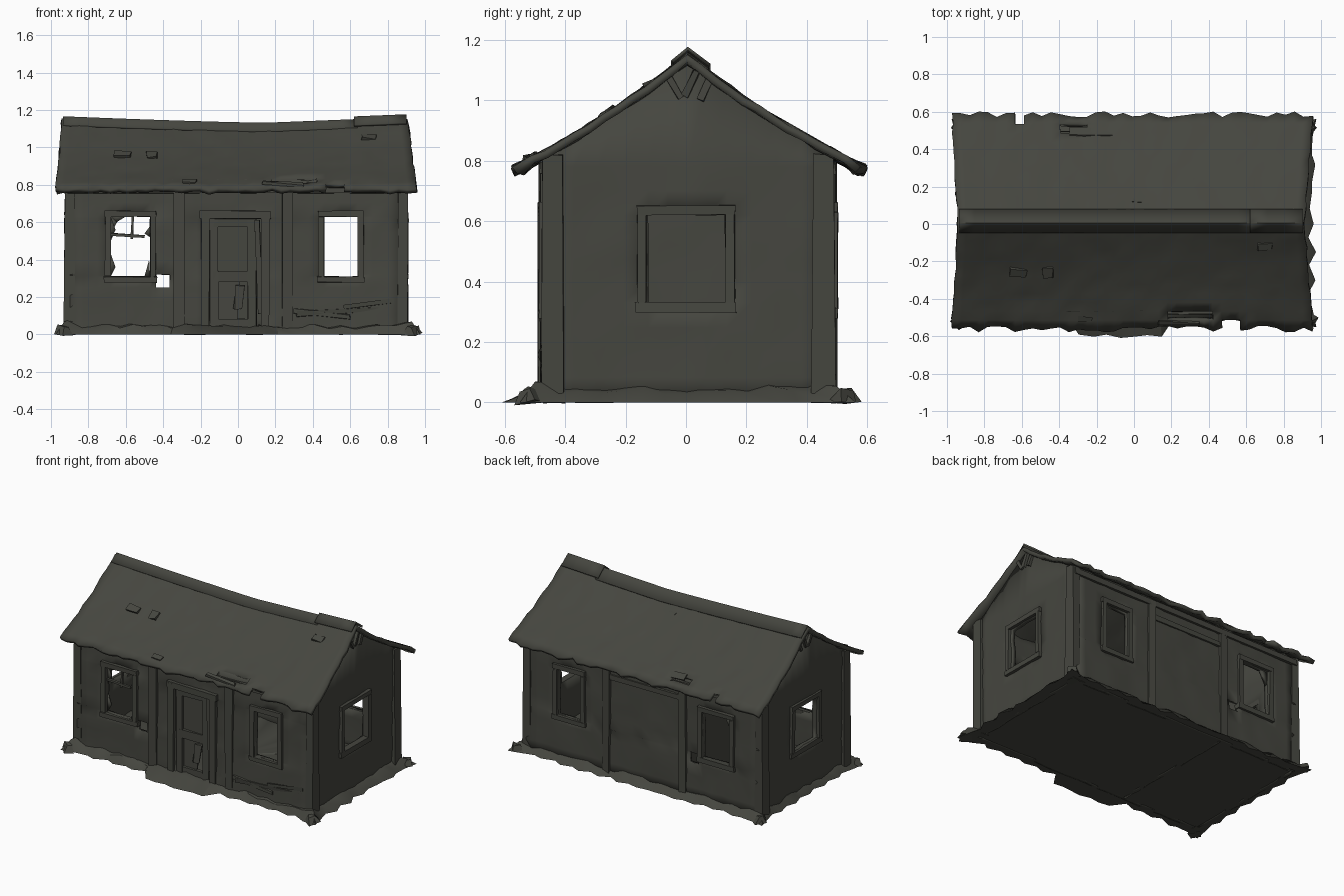
import bpy, bmesh, math, random
from mathutils import Vector

if "Cube" in bpy.data.objects:
    bpy.data.objects.remove(bpy.data.objects["Cube"])

random.seed(7)
R = random.uniform
mat = bpy.data.materials.new("weathered dark grey wood")
mat.diffuse_color = (0.060, 0.061, 0.050, 1)
mat.use_nodes = True
mat.node_tree.nodes["Principled BSDF"].inputs["Base Color"].default_value = mat.diffuse_color


def make(name, verts, faces, thick=0.0, offset=-1.0):
    me = bpy.data.meshes.new(name)
    me.from_pydata([tuple(v) for v in verts], [], faces)
    me.materials.append(mat)
    ob = bpy.data.objects.new(name, me)
    bpy.context.collection.objects.link(ob)
    if thick:
        m = ob.modifiers.new("thickness", 'SOLIDIFY')
        m.thickness, m.offset = thick, offset
    else:
        bm = bmesh.new()
        bm.from_mesh(me)
        bmesh.ops.recalc_face_normals(bm, faces=bm.faces)
        bm.to_mesh(me)
        bm.free()
    return ob


def box(name, c, size, rot=(0, 0, 0), jit=0.0, taper=1.0):
    """Box by centre and size; optional tilt, wobble and narrower top."""
    vs = []
    for z in (-.5, .5):
        k = taper if z > 0 else 1
        for x, y in ((-.5, -.5), (.5, -.5), (.5, .5), (-.5, .5)):
            vs.append(Vector((x * size[0] * k + R(-jit, jit), y * size[1] * k + R(-jit, jit),
                              z * size[2] + R(-jit, jit))))
    ob = make(name, vs, [(3, 2, 1, 0), (4, 5, 6, 7), (0, 1, 5, 4), (1, 2, 6, 5), (2, 3, 7, 6), (3, 0, 4, 7)])
    ob.rotation_euler = rot
    ob.location = c
    return ob


def refine(vals, step=0.09):
    vals = sorted(set(vals))
    out = []
    for a, b in zip(vals, vals[1:]):
        n = max(1, math.ceil((b - a) / step))
        out += [a + (b - a) * i / n for i in range(n)]
    return out + [vals[-1]]


def wall(name, place, ends, openings, top):
    """Wavy plank wall as a grid that skips its openings (u0, u1, z0, z1)."""
    us = refine(list(ends) + [0.0] + [v for o in openings for v in o[:2]])
    zs = refine([0.0, 0.78] + [v for o in openings for v in o[2:]]) + [None]
    nz = len(zs)
    vs = [place(u, top(u) if z is None else z, R(-.006, .006)) for u in us for z in zs]
    fs = []
    for i in range(len(us) - 1):
        for j in range(nz - 1):
            u = (us[i] + us[i + 1]) / 2
            z = .79 if zs[j + 1] is None else (zs[j] + zs[j + 1]) / 2
            if not any(a < u < b and c < z < d for a, b, c, d in openings):
                fs.append((i * nz + j, (i + 1) * nz + j, (i + 1) * nz + j + 1, i * nz + j + 1))
    return make(name, vs, fs, 0.03, 0)


# Long walls with window, door and broken-board openings
windows = [(-.68, -.47, .31, .63), (.46, .64, .31, .63)]
hole = (-.44, -.365, .25, .32)
flat = lambda u: .83
wall("front_wall", lambda u, z, d: (u, -.45 + d - .012 * (.8 - z), z), (-.9, .88),
     windows + [hole, (-.15, .13, .03, .62)], flat)
wall("back_wall", lambda u, z, d: (u, .465 + d + .012 * (.8 - z), z), (-.9, .88), windows + [hole], flat)

# Gable walls and the inside partition
side_open = [(-.13, .13, .33, .62)]
gable = lambda u: 1.115 - .64 * abs(u)
for nm, x, op in (("left_gable", -.895, side_open), ("right_gable", .875, side_open), ("partition", -.3, [])):
    wall(nm, lambda u, z, d: (x + d, u + .005, z), (-.46, .46), op, gable)


# Window frames
def frame(name, axis, pos, a, b, z0, z1, w=.032, d=.045):
    cu, cz = (a + b) / 2, (z0 + z1) / 2
    bars = [(a - w / 2, cz, w, z1 - z0), (b + w / 2, cz, w, z1 - z0),
            (cu, z1 + w / 2, b - a + 2 * w, w), (cu, z0 - w / 2, b - a + 2 * w + .01, w)]
    for u, z, su, sz in bars:
        if axis == 'y':
            box(name, (u, pos, z), (su, d, sz), jit=.003)
        else:
            box(name, (pos, u, z), (d, su, sz), jit=.003)


for a, b, z0, z1 in windows:
    frame("front_window_frame", 'y', -.465, a, b, z0, z1)
    frame("back_window_frame", 'y', .48, a, b, z0, z1)
for x in (-.905, .888):
    frame("side_window_frame", 'x', x, -.13, .13, .33, .62)

# Broken muntins and splinters in the left front window
box("muntin_upright", (-.565, -.46, .57), (.014, .015, .12), (0, .05, 0), .002)
box("muntin_cross", (-.59, -.46, .53), (.18, .015, .014), (0, .06, 0), .002)
for pts in ([(-.68, .63), (-.68, .5), (-.655, .56)], [(-.68, .63), (-.6, .63), (-.65, .6)],
            [(-.68, .31), (-.68, .43), (-.655, .36)], [(-.47, .31), (-.5, .31), (-.475, .4)],
            [(-.47, .52), (-.47, .58), (-.5, .54)]):
    make("front_splinter", [(x, -.45, z) for x, z in pts], [(0, 1, 2)], .012, 0)
make("back_splinter", [(-.68, .465, .63), (-.63, .465, .63), (-.68, .465, .54)], [(0, 1, 2)], .02, 0)

# Corner posts and posts beside the door, front and back
for x in (-.9, .88):
    for y in (-.44, .455):
        box("corner_post", (x, y, .41), (.06, .075, .82), jit=.004, taper=.88)
for y in (-.465, .478):
    for x in (-.315, .265):
        box("wall_post", (x, y, .4), (.055, .04, .78), jit=.004)
    box("eave_beam", (-.01, y, .775), (1.8, .035, .04), jit=.003)
box("back_header", (-.025, .482, .68), (.53, .022, .035), jit=.003)

# Door frame and battered door
for x in (-.175, .145):
    box("door_jamb", (x, -.467, .335), (.045, .045, .64), jit=.003)
box("door_lintel", (-.015, -.469, .64), (.38, .045, .042), jit=.003)
for x in (-.13, .075):
    box("door_stile", (x, -.448, .325), (.045, .028, .6), jit=.004)
for z, h in ((.055, .06), (.31, .06), (.6, .05)):
    box("door_rail", (-.03, -.446, z), (.2, .028, h), jit=.004)
box("door_upper_panel", (-.03, -.438, .46), (.19, .01, .27), jit=.003)
box("door_lower_panel", (-.06, -.438, .18), (.13, .01, .24), (0, .06, 0), .003)
box("door_splinter", (.005, -.452, .2), (.045, .01, .13), (0, .12, .3), .008)
box("loose_door_board", (.112, -.462, .36), (.026, .022, .5), (0, -.04, 0), .003)

# Splintered boards low on the front wall
for c, l, a in (((.57, -.468, .125), .52, -.06), ((.45, -.472, .11), .3, .1), ((.7, -.472, .16), .27, -.12)):
    box("split_board", c, (l, .02, .024), (0, a, .03), .006)


# Sagging roof with ragged eaves
def ridge(x):
    return 1.118 + (.035 * ((.15 - x) / 1.1) ** 1.3 if x < .15 else .03 * (x - .15) / .75)


def roof_z(x, t):
    return ridge(x) + (.785 - ridge(x)) * t - .018 * math.sin(math.pi * t)


NX, NV = 40, 12
vs, fs = [], []
for i in range(NX + 1):
    for j in range(-NV, NV + 1):
        f, t, s = i / NX, abs(j) / NV, (1 if j > 0 else -1)
        x = -.94 - .035 * t + f * (1.85 + .08 * t)
        edge = t == 1
        y = (.58 if s > 0 else -.565) * t + (R(-.018, .018) if edge else 0) + .004
        z = roof_z(x, t) + R(-.006, .006)
        if i in (0, NX):
            x += R(-.005, .005)
        vs.append((x, y, z - (R(0, .01) if edge else 0)))
row = 2 * NV + 1
for i in range(NX):
    for j in range(2 * NV):
        x = -.96 + (i + .5) / NX * 1.91
        gone = (j == 1 and .2 < x < .42) or (j == 2 * NV - 2 and -.4 < x < -.26) or \
               (j == 2 * NV - 1 and abs(x + .59) < .03) or (j == 0 and abs(x - .52) < .03)
        if not gone:
            a = i * row + j
            fs.append((a, a + row, a + row + 1, a + 1))
make("roof", vs, fs, .026)


# Ridge cap, with a raised piece at the right end
def cap(name, x0, x1, lift):
    n = max(3, int((x1 - x0) / .08))
    v, f = [], []
    for i in range(n + 1):
        x = x0 + (x1 - x0) * i / n
        v += [(x, y + .006, ridge(x) + lift + dz) for y, dz in ((-.055, -.037), (0, .008), (.075, -.048))]
    for i in range(n):
        for j in range(2):
            a = i * 3 + j
            f.append((a, a + 3, a + 4, a + 1))
    make(name, v, f, .012)


cap("ridge_cap", -.935, .64, .006)
cap("ridge_cap_raised", .62, .9, .021)

# Lifted shingles and broken boards on the roof
slope = math.atan2(.35, .57)
for x, y, w, h in ((-.62, -.26, .09, .05), (-.46, -.26, .05, .06), (-.26, -.51, .07, .03), (.7, -.12, .08, .04),
                   (.24, -.53, .22, .025), (-.23, .49, .22, .05), (.02, .13, .05, .03)):
    box("loose_shingle", (x, y, roof_z(x, abs(y) / .575)), (w, h, .012),
        (slope * (1 if y < 0 else -1), .05, R(-.1, .1)), .006)

# Slats under the gable peaks
for x in (-.914, .893):
    for y, a in ((-.04, .5), (.015, -.45), (.065, -.4)):
        box("gable_slat", (x, y, 1.06 - abs(y) * .3), (.02, .02, .09), (a, 0, 0), .004)

# Ragged ground skirt with floor: rings from wall to outer edge, fans close both sides
path = []
N, M = 26, 14
for i in range(N):
    path.append((-1 + 2 * i / N, -1))
for i in range(M):
    path.append((1, -1 + 2 * i / M))
for i in range(N):
    path.append((1 - 2 * i / N, 1))
for i in range(M):
    path.append((-1, 1 - 2 * i / M))
vs, n = [], len(path)
rings = [[], [], []]
for k, (px, py) in enumerate(path):
    corner = abs(px) == 1 and abs(py) == 1
    near = corner or (abs(px) > .93 and abs(py) > .9)
    zig = .022 * (k % 2)
    ox = .975 if corner else .925 + zig + R(0, .03 if px > 0 else .012)
    oy = .55 if corner else .5 + zig + R(0, .025)
    if py == -1 and -.32 < px < .2:
        oy = .585 + R(0, .025)
    rings[0].append((px * .88 - .01, py * .45 + .006, R(.04, .065) + (.02 if near else 0)))
    rings[1].append((px * (.93 if near else .91), py * (.5 if near else .492), R(.025, .055) + (.02 if near else 0)))
    rings[2].append((px * ox, py * oy + (.012 if py > 0 else 0), 0))
for r in rings:
    vs += r
vs += [(0, 0, .02), (0, 0, 0)]
fs = []
for i in range(n):
    k = (i + 1) % n
    for r in (0, 1):
        fs.append((r * n + i, r * n + k, (r + 1) * n + k, (r + 1) * n + i))
    fs += [(i, k, 3 * n), (2 * n + i, 2 * n + k, 3 * n + 1)]
make("ground_skirt", vs, fs)

# Heaped debris at the skirt corners
for sx in (-1, 1):
    for sy in (-1, 1):
        box("corner_debris", (sx * .935, sy * .52, .022), (.07, .08, .044), (0, 0, sx * sy * .7), .01, .5)

# Smooth shading with sharp edges kept
bpy.ops.object.select_all(action='SELECT')
bpy.context.view_layer.objects.active = bpy.data.objects["roof"]
bpy.ops.object.shade_smooth_by_angle(angle=math.radians(35))
